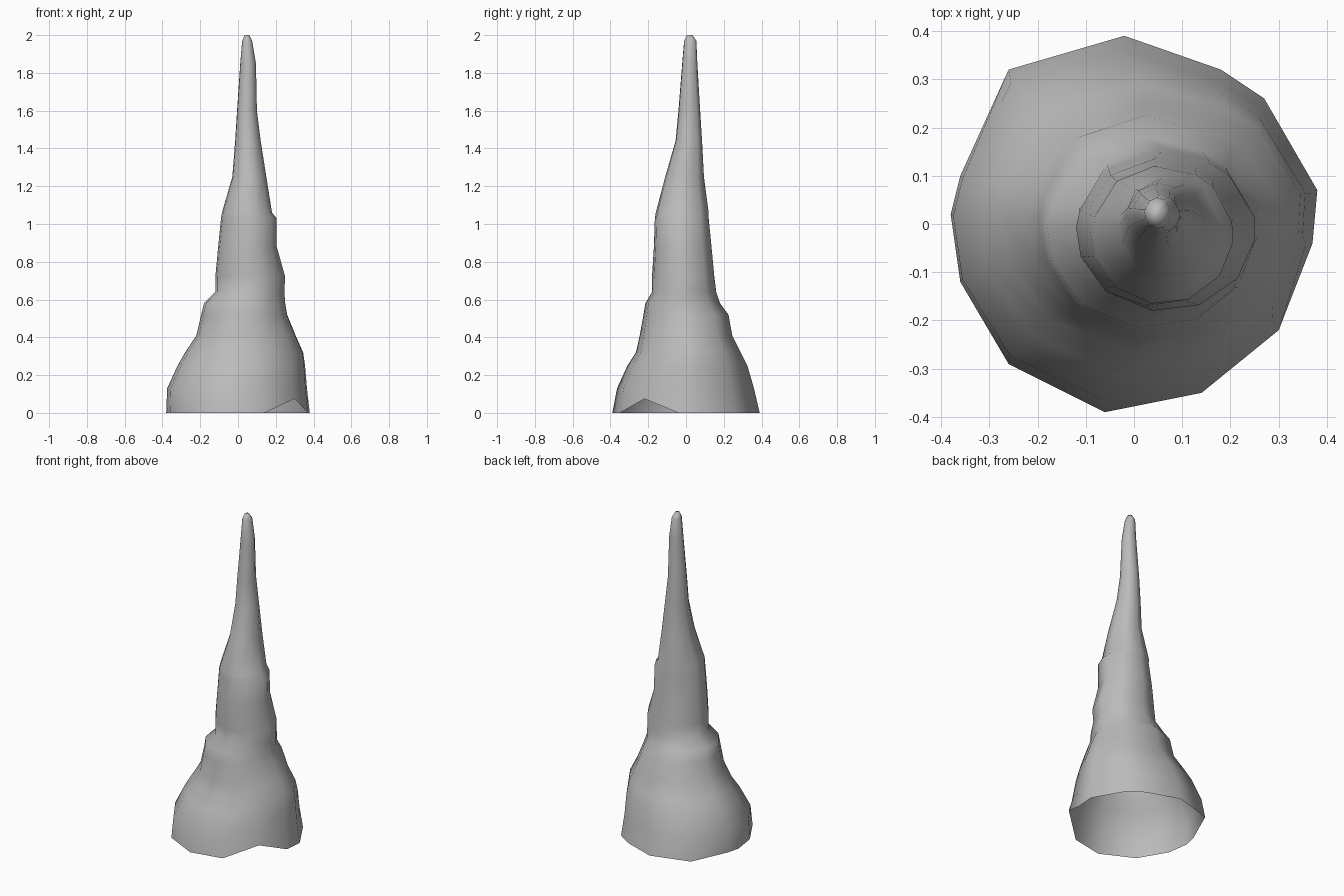
import bpy
import bmesh
from mathutils import Vector

default_cube = bpy.data.objects.get("Cube")
if default_cube:
    bpy.data.objects.remove(default_cube, do_unlink=True)


def flat_material(name, colour):
    material = bpy.data.materials.new(name)
    material.use_nodes = True
    material.diffuse_color = colour
    shader = next(n for n in material.node_tree.nodes if n.type == "BSDF_PRINCIPLED")
    shader.inputs["Base Color"].default_value = colour
    shader.inputs["Roughness"].default_value = 0.6
    return material


def ring_points(outline, height, left, right, front, back):
    """Fit the unit outline between the given side limits at one height."""
    centre = Vector(((left + right) / 2, (front + back) / 2))
    half_width, half_depth = (right - left) / 2, (back - front) / 2
    return [Vector((centre.x + p.x * half_width, centre.y + p.y * half_depth, height))
            for p in outline]


def bridge(bm, lower, upper):
    """Join two rings of equal length with a band of quads."""
    count = len(lower)
    for i in range(count):
        j = (i + 1) % count
        bm.faces.new((lower[i], lower[j], upper[j], upper[i]))


# Irregular footprint, anticlockwise from the left side
footprint = [Vector(p) for p in (
    (.38, .07), (.27, .26), (.18, .32), (-.02, .39), (-.26, .32), (-.36, .1),
    (-.38, .02), (-.36, -.12), (-.26, -.29), (-.06, -.39), (.14, -.35),
    (.3, -.22), (.37, -.04))]
base_radius = max(p.length for p in footprint)

# Side limits going up: height, left, right, front, back
levels = (
    (.13, -.375, .365, -.365, .36),
    (.25, -.32, .355, -.31, .325),
    (.32, -.28, .345, -.265, .29),
    (.41, -.22, .305, -.245, .245),
    (.52, -.195, .26, -.225, .225),
    (.58, -.18, .25, -.215, .18),
    (.64, -.12, .245, -.18, .16),
    (.72, -.12, .25, -.18, .15),
    (.88, -.105, .205, -.17, .135),
    (1.03, -.09, .205, -.165, .12),
    (1.06, -.085, .18, -.16, .12),
    (1.25, -.03, .15, -.11, .095),
    (1.44, -.015, .12, -.055, .085),
    (1.6, -.005, .1, -.04, .075),
    (1.85, .012, .095, -.02, .06),
    (1.97, .022, .075, -.01, .055),
    (2, .035, .06, .005, .035))

bm = bmesh.new()

# Open base rim, with one corner lifted off the ground
rim = [bm.verts.new((p.x, p.y, 0)) for p in footprint]
for vert in rim:
    if vert.co.x > .2 and vert.co.y < -.2:
        vert.co.z = .075

# Stacked rings: the footprint's shape fades to round towards the tip
previous = rim
for height, *limits in levels:
    fade = min(height, 1)
    outline = [(p / base_radius).lerp(p.normalized(), fade) for p in footprint]
    # Stretch the outline so that it reaches every side limit
    low_x, high_x = min(p.x for p in outline), max(p.x for p in outline)
    low_y, high_y = min(p.y for p in outline), max(p.y for p in outline)
    outline = [Vector(((2 * p.x - low_x - high_x) / (high_x - low_x),
                       (2 * p.y - low_y - high_y) / (high_y - low_y)))
               for p in outline]
    ring = [bm.verts.new(p) for p in ring_points(outline, height, *limits)]
    bridge(bm, previous, ring)
    previous = ring

# Blunt tip
bm.faces.new(previous)

mesh = bpy.data.meshes.new("stalagmite")
bm.to_mesh(mesh)
bm.free()
mesh.materials.append(flat_material("grey stone", (.5, .5, .5, 1)))
stalagmite = bpy.data.objects.new("stalagmite", mesh)
bpy.context.collection.objects.link(stalagmite)

# Smooth shading over the whole spire
bpy.context.view_layer.objects.active = stalagmite
stalagmite.select_set(True)
bpy.ops.object.shade_smooth()
